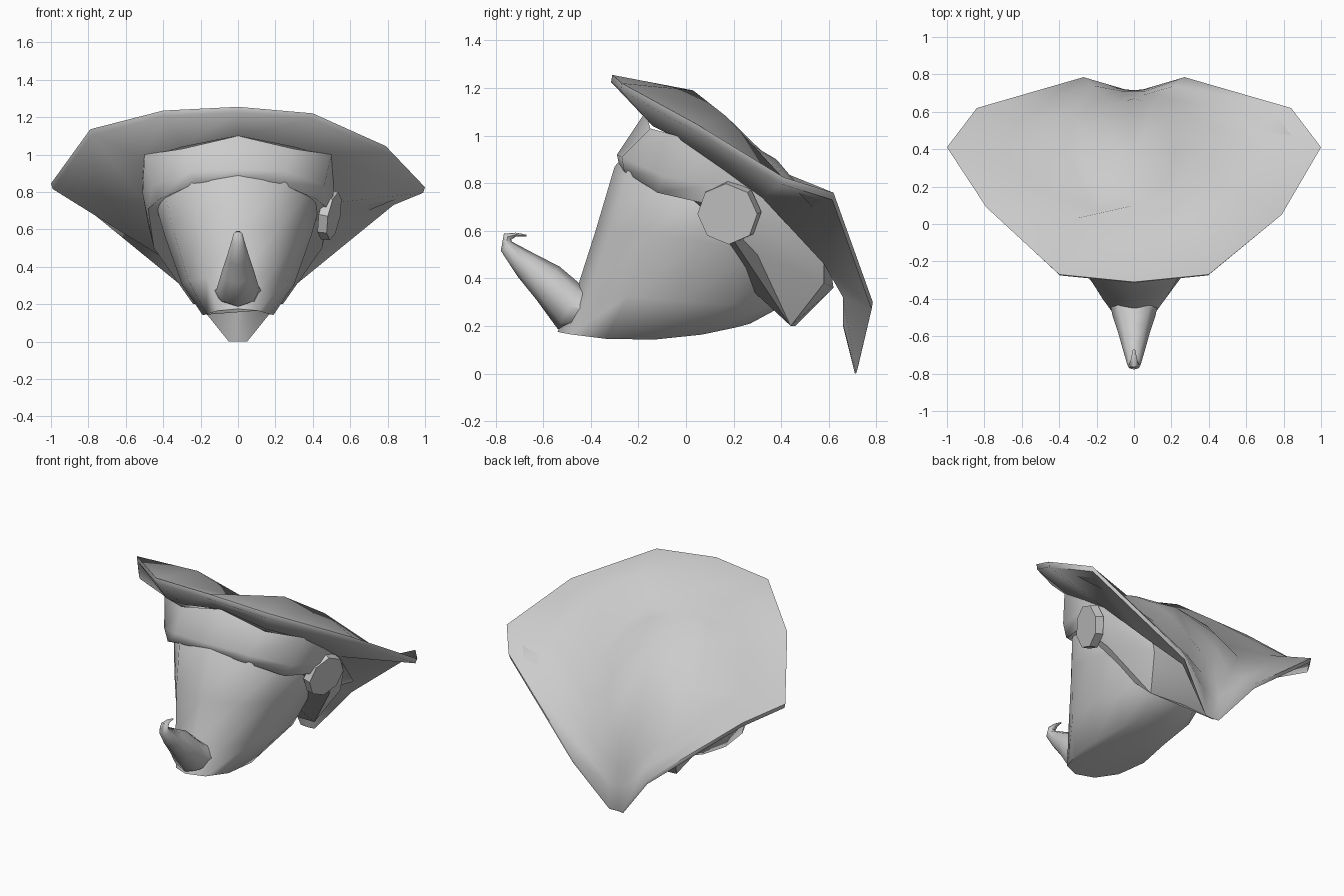
import bpy, bmesh, math
from mathutils import Vector

if "Cube" in bpy.data.objects:
    bpy.data.objects.remove(bpy.data.objects["Cube"])


def make(name, bm, angle=40):
    bmesh.ops.recalc_face_normals(bm, faces=bm.faces)
    me = bpy.data.meshes.new(name)
    bm.to_mesh(me)
    bm.free()
    ob = bpy.data.objects.new(name, me)
    bpy.context.collection.objects.link(ob)
    bpy.ops.object.select_all(action='DESELECT')
    ob.select_set(True)
    bpy.context.view_layer.objects.active = ob
    bpy.ops.object.shade_smooth_by_angle(angle=math.radians(angle))
    return ob


def skin(bm, rings, caps=(True, True)):
    rows = [[bm.verts.new(p) for p in r] for r in rings]
    n = len(rows[0])
    for a, b in zip(rows, rows[1:]):
        for i in range(n):
            j = (i + 1) % n
            bm.faces.new((a[i], a[j], b[j], b[i]))
    for row, cap in zip((rows[0], rows[-1]), caps):
        if cap:
            bm.faces.new(row)
    return rows


def both(half, left=None):
    # closed ring from half rings running front centre to back centre
    left = left or half
    return half + [(-x, y, z) for x, y, z in reversed(left[1:-1])]


def oval(yf, zf, yb, zb, w, lift=0, n=12):
    # tilted oval given by its front point, back point and half width
    pts = []
    for i in range(n):
        a = 2 * math.pi * i / n
        s, c = math.sin(a), math.cos(a)
        t = (1 - c) / 2
        x = w * math.copysign(abs(s) ** 0.85, s)
        pts.append((x, yf + (yb - yf) * t, zf + (zb - zf) * t + lift * s * s))
    return pts


# head with tapering jaw
bm = bmesh.new()
skin(bm, [oval(-.54, .175, .27, .21, .19, -.05),
          oval(-.46, .35, .40, .28, .30, -.01),
          oval(-.38, .60, .50, .42, .39, .05),
          oval(-.30, .87, .55, .60, .45, .03),
          oval(-.20, .98, .50, .60, .42)])
make("head", bm, 75)

# headscarf wrapped round the skull, dropping low at the back
bm = bmesh.new()
skin(bm, [both([(0, -.28, .87), (.22, -.26, .85), (.42, -.12, .76), (.48, .1, .71),
                (.45, .3, .5), (.24, .44, .2), (0, .46, .2)]),
          both([(0, -.29, .92), (.26, -.27, .91), (.46, -.1, .83), (.51, .1, .79),
                (.48, .33, .62), (.33, .58, .38), (0, .62, .36)]),
          both([(0, -.17, 1.1), (.3, -.15, 1.03), (.5, -.04, 1.0), (.51, .15, .87),
                (.49, .36, .72), (.35, .58, .5), (0, .6, .5)])])
make("headscarf", bm, 50)

# pointed beard that curls back at the tip: y, z, half width, half thickness, tilt
bm = bmesh.new()
path = [(-.36, .26, .14, .07, 70), (-.49, .28, .115, .105, 62), (-.58, .38, .085, .085, 55),
        (-.67, .455, .06, .06, 50), (-.755, .535, .035, .03, 40), (-.75, .575, .025, .02, -40),
        (-.715, .584, .015, .008, -90), (-.67, .58, .006, .004, -90)]
rings = []
for y, z, w, t, tilt in path:
    b = math.radians(tilt)
    rings.append([(w * math.cos(k * math.pi / 4),
                   y + t * math.cos(b) * math.sin(k * math.pi / 4),
                   z + t * math.sin(b) * math.sin(k * math.pi / 4)) for k in range(8)])
skin(bm, rings)
make("beard", bm, 60)

# ear disc on the right side only
bm = bmesh.new()
bmesh.ops.create_cone(bm, cap_ends=True, segments=8, radius1=.135, radius2=.13, depth=.05)
rot = Vector((.94, -.25, -.18)).to_track_quat('Z', 'Y').to_matrix()
bmesh.ops.rotate(bm, verts=bm.verts, matrix=rot)
bmesh.ops.translate(bm, verts=bm.verts, vec=(.49, .18, .675))
make("ear_disc", bm, 30)

# hat: underside, rim, raised brim lobes, valley and crown
front, back = (0, -.31, 1.255), (0, .715, .01)
rear = [(.84, .62, .76), (.27, .785, .30), (.05, .72, .015), back]
rim = both([front, (.4, -.27, 1.22), (.79, .05, 1.045), (1, .41, .825)] + rear,
           [front, (.4, -.27, 1.235), (.79, .09, 1.135), (1, .41, .845)] + rear)
edge = [(x * .99, y - .005, max(z - .03, 0)) for x, y, z in rim]
under = both([(0, -.17, 1.1), (.3, -.14, 1.04), (.5, -.02, .98), (.5, .32, .74),
              (.42, .58, .46), (.18, .66, .32), (.05, .66, .21), (0, .66, .2)])
lobes = both([(0, -.02, 1.13), (.31, .03, 1.19), (.5, .17, 1.08), (.7, .41, .82),
              (.6, .57, .66), (.22, .74, .34), (.06, .71, .17), (0, .71, .16)])
valley = both([(0, .1, 1.06), (.2, .07, 1.05), (.28, .2, .96), (.36, .4, .77),
               (.32, .57, .6), (.16, .69, .37), (.05, .69, .29), (0, .69, .28)])
crown = both([(0, .16, 1.03), (.12, .16, 1.02), (.2, .25, .96), (.22, .4, .85),
              (.17, .55, .7), (.1, .64, .53), (.04, .66, .46), (0, .67, .45)])
bm = bmesh.new()
row = skin(bm, [under, edge, rim, lobes, valley, crown], (False, False))[-1]
top = bm.verts.new((0, .38, .9))
for i in range(len(row)):
    bm.faces.new((row[i], row[(i + 1) % len(row)], top))
make("hat", bm, 70)
